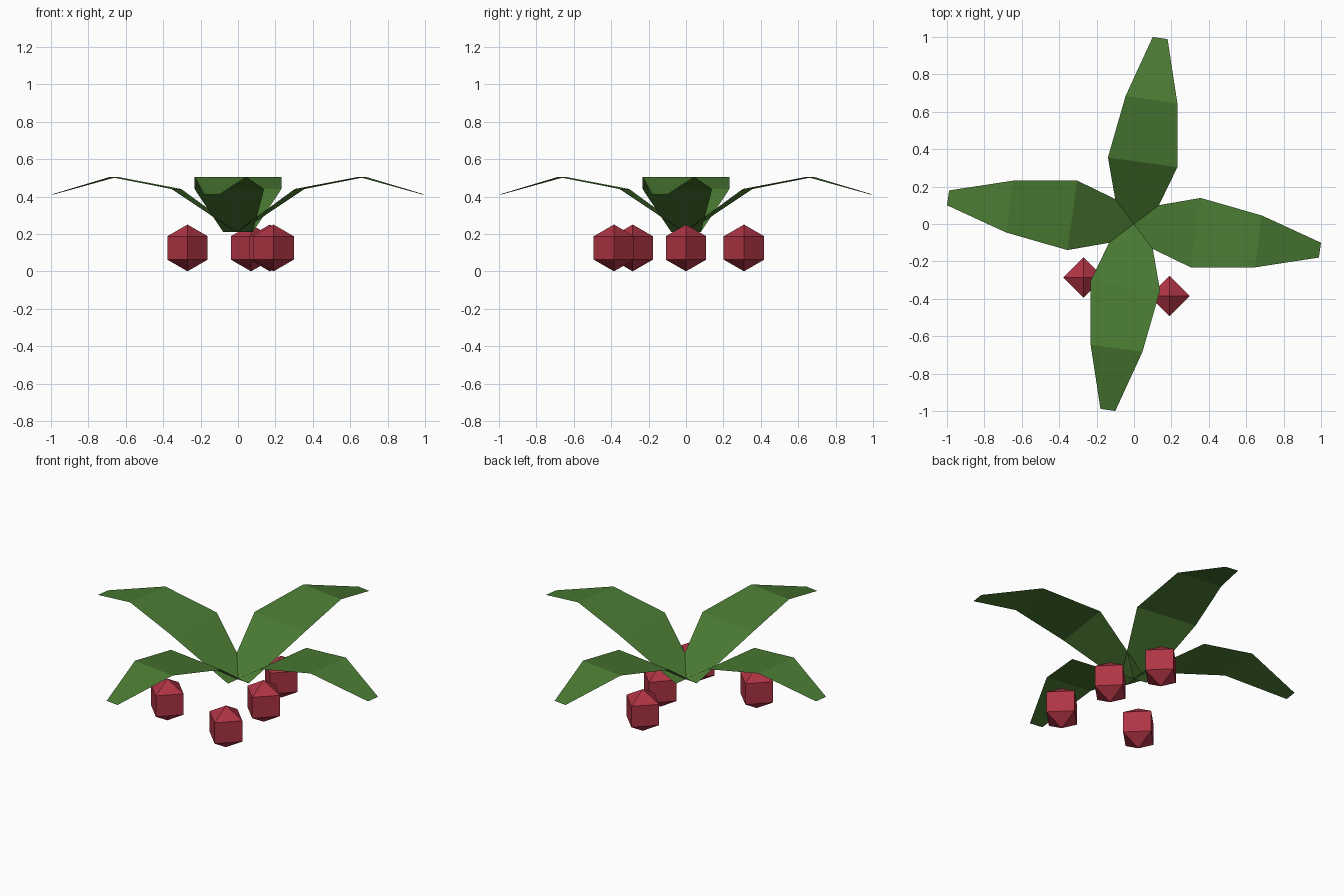
import bpy, bmesh, math
from mathutils import Matrix

if "Cube" in bpy.data.objects:
    bpy.data.objects.remove(bpy.data.objects["Cube"])


def make_material(name, color):
    mat = bpy.data.materials.new(name)
    mat.diffuse_color = (*color, 1.0)
    mat.use_nodes = True
    mat.node_tree.nodes["Principled BSDF"].inputs["Base Color"].default_value = mat.diffuse_color
    return mat


leaf_green = make_material("leaf green", (0.069, 0.195, 0.032))
berry_red = make_material("berry red", (0.43, 0.034, 0.058))


def finish(name, bm, mat):
    mesh = bpy.data.meshes.new(name)
    bm.to_mesh(mesh)
    bm.free()
    mesh.materials.append(mat)
    obj = bpy.data.objects.new(name, mesh)
    bpy.context.collection.objects.link(obj)
    return obj


# Arching leaf strip: (distance from centre, half width, height)
LEAF_ROWS = [(0.0, 0.08, 0.21), (0.333, 0.1875, 0.44),
             (0.671, 0.14, 0.505), (1.004, 0.04, 0.41)]


def make_leaf(name, angle):
    bm = bmesh.new()
    rows = [(bm.verts.new((d, -w, z)), bm.verts.new((d, w, z)))
            for d, w, z in LEAF_ROWS]
    for (a, b), (c, d) in zip(rows, rows[1:]):
        bm.faces.new((a, c, d, b))
    bm.transform(Matrix.Rotation(angle, 4, "Z"))
    return finish(name, bm, leaf_green)


# Four leaves, each turned a quarter circle from the last
for i in range(4):
    make_leaf(f"leaf_{i + 1}", math.radians(90 * i - 8))

# Faceted berries resting on the ground
R = 0.125
for i, (x, y) in enumerate([(-0.27, -0.285), (0.19, -0.385), (0.17, 0.0), (0.07, 0.31)]):
    bm = bmesh.new()
    bmesh.ops.create_uvsphere(bm, u_segments=4, v_segments=3, radius=R)
    bm.transform(Matrix.Translation((x, y, R)))
    finish(f"berry_{i + 1}", bm, berry_red)
